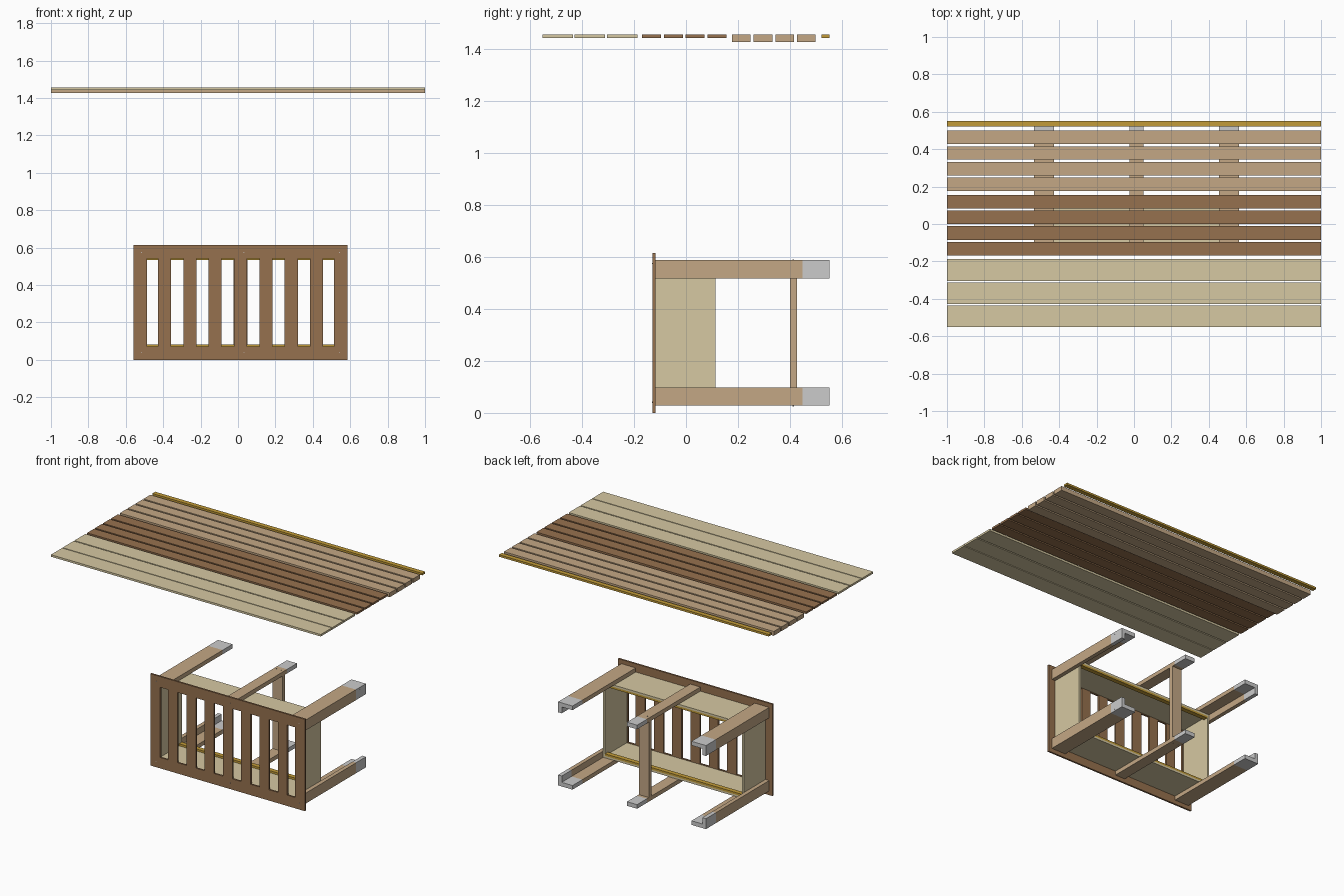
import bpy
import math

if "Cube" in bpy.data.objects:
    bpy.data.objects.remove(bpy.data.objects["Cube"])


def material(name, rgb):
    m = bpy.data.materials.new(name)
    m.diffuse_color = (*rgb, 1)
    m.use_nodes = True
    m.node_tree.nodes["Principled BSDF"].inputs["Base Color"].default_value = m.diffuse_color
    return m


PALE = material("pale_wood", (0.67, 0.58, 0.36))
TAN = material("tan_wood", (0.55, 0.39, 0.235))
BROWN = material("brown_wood", (0.305, 0.165, 0.077))
YELLOW = material("yellow_wood", (0.54, 0.33, 0.04))


def box(name, x, y, z, mat=None):
    """Axis-aligned board from (min, max) ranges."""
    bpy.ops.mesh.primitive_cube_add(
        size=1, location=[(a + b) / 2 for a, b in (x, y, z)])
    o = bpy.context.object
    o.name = name
    o.scale = [b - a for a, b in (x, y, z)]
    if mat:
        o.data.materials.append(mat)
    return o


def screw(name, loc, rot=(0, 0, 0)):
    bpy.ops.mesh.primitive_cylinder_add(
        vertices=12, radius=0.0025, depth=0.012, location=loc, rotation=rot)
    bpy.context.object.name = name


CX, CZ = 0.0135, 0.3075          # centre of the stand
BACK = 0.552                     # rear end of the legs


def mx(a, b, s):                 # x range mirrored about the stand centre
    return tuple(sorted((CX + s * a, CX + s * b)))


def mz(a, b, s):                 # z range mirrored about the stand centre
    return tuple(sorted((CZ + s * a, CZ + s * b)))


# Raw planks laid out above the stand
TOP = 1.456
for y0 in (-0.552, -0.429, -0.304):
    box("wide_plank", (-1, 1), (y0, y0 + 0.117), (TOP - 0.0135, TOP), PALE)
for i in range(4):
    y0 = -0.169 + i * 0.084
    box("thin_plank", (-1, 1), (y0, y0 + 0.073), (TOP - 0.0135, TOP), BROWN)
    y0 = 0.177 + i * 0.0833
    box("thick_plank", (-1, 1), (y0, y0 + 0.072), (TOP - 0.029, TOP), TAN)
box("strip_plank", (-1, 1), (0.521, 0.552), (TOP - 0.0135, TOP), YELLOW)

# Front frame with slats
FY = (-0.129, -0.117)
for s in (-1, 1):
    box("frame_rail", mx(-0.572, 0.572, 1), FY, mz(0.235, 0.3075, s), BROWN)
    box("frame_stile", mx(0.5, 0.572, s), FY, mz(-0.235, 0.235, 1), BROWN)
for i in range(-3, 4):
    c = CX + i * 0.1355
    box("front_slat", (c - 0.035, c + 0.035), FY, mz(-0.235, 0.235, 1), BROWN)

# Box panels and the strips along their rear edges
for s in (-1, 1):
    box("box_board", mx(-0.521, 0.521, 1), (-0.117, 0.113),
        mz(0.239, 0.2525, s), PALE)
    box("box_side", mx(0.5075, 0.521, s), (-0.117, 0.113),
        mz(-0.239, 0.239, 1), PALE)
    box("box_strip", mx(-0.5075, 0.5075, 1), (0.082, 0.113),
        mz(0.2255, 0.239, s), YELLOW)

# Angle-section corner legs and flat middle legs, each with a grey end
for sz in (-1, 1):
    for part, y, mat in (("leg", (-0.117, 0.448), TAN),
                         ("leg_end", (0.448, BACK), None)):
        flat = mz(0.2525, 0.28, sz)
        box("middle_" + part, mx(-0.0375, 0.0375, 1), y, flat, mat)
        for sx in (-1, 1):
            box("corner_flat_" + part, mx(0.441, 0.521, sx), y, flat, mat)
            box("corner_side_" + part, mx(0.521, 0.548, sx), y,
                mz(0.21, 0.28, sz), mat)

# Rear post between the middle legs
box("rear_post", mx(-0.0375, 0.0375, 1), (0.4, 0.427), mz(-0.2525, 0.2525, 1), TAN)

# Small screws
for sz in (-1, 1):
    for dx in (-0.018, 0.018):
        screw("post_screw", (CX + dx, 0.413, CZ + sz * 0.277))
    for x in (CX + 0.018, CX - 0.53, CX + 0.53):
        screw("frame_screw", (x, -0.1245, CZ + sz * 0.267), (math.pi / 2, 0, 0))
    for sx in (-1, 1):
        screw("end_screw", (CX + sx * 0.543, 0.485, CZ + sz * 0.266),
              (0, math.pi / 2, 0))
